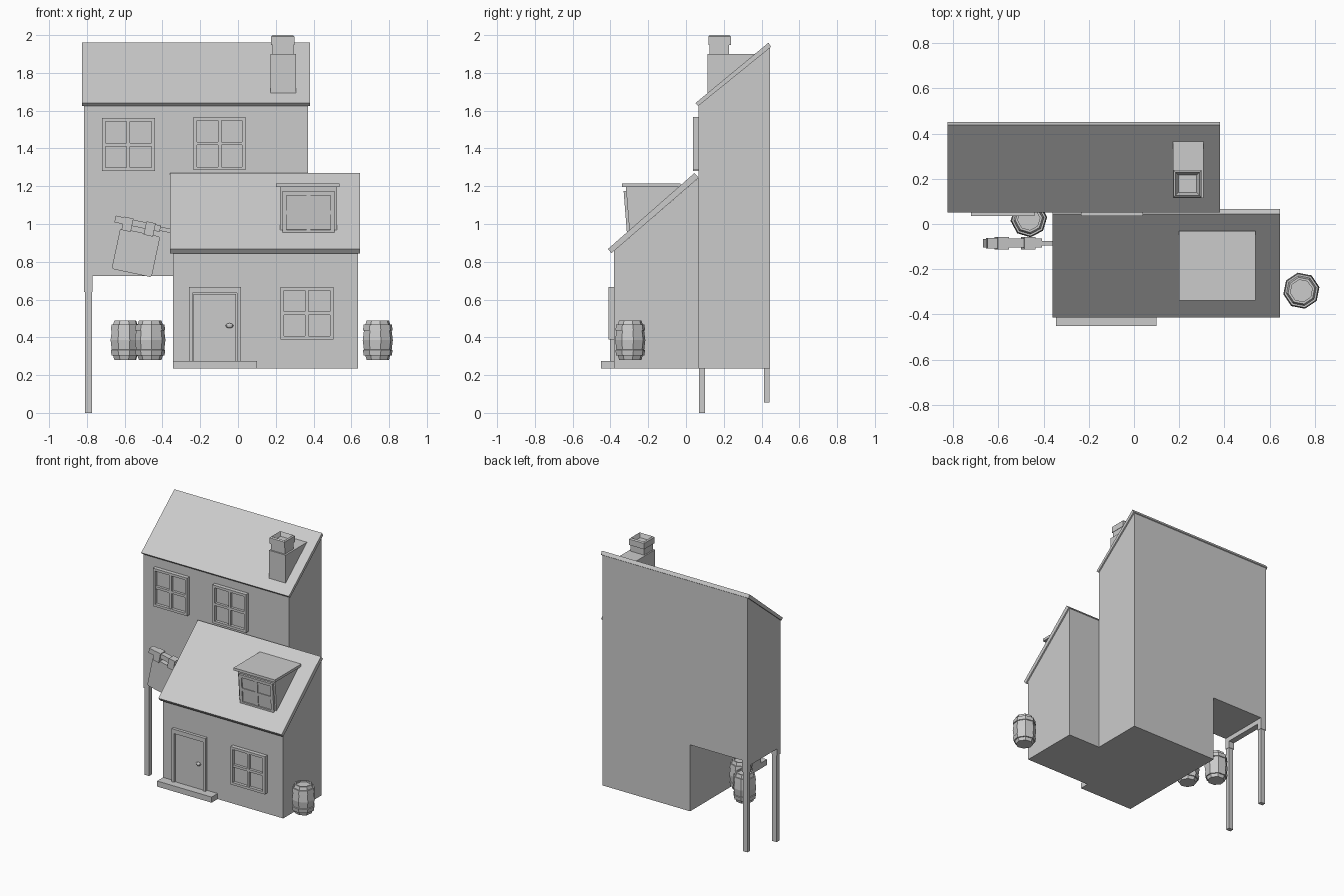
import bpy, bmesh, math
from mathutils import Matrix, Vector

if "Cube" in bpy.data.objects:
    bpy.data.objects.remove(bpy.data.objects["Cube"])

mat = bpy.data.materials.new("plain grey")
mat.diffuse_color = (0.6, 0.6, 0.6, 1)
mat.use_nodes = True
mat.node_tree.nodes["Principled BSDF"].inputs["Base Color"].default_value = mat.diffuse_color


def finish(name, bm, matrix=None):
    """Turn a bmesh into a named flat-shaded object."""
    if matrix:
        bmesh.ops.transform(bm, matrix=matrix, verts=bm.verts)
    bmesh.ops.recalc_face_normals(bm, faces=bm.faces)
    me = bpy.data.meshes.new(name)
    bm.to_mesh(me)
    bm.free()
    me.materials.append(mat)
    ob = bpy.data.objects.new(name, me)
    bpy.context.collection.objects.link(ob)
    return ob


def add_box(bm, x0, x1, y0, y1, z0, z1):
    m = Matrix.Translation(((x0 + x1) / 2, (y0 + y1) / 2, (z0 + z1) / 2))
    m = m @ Matrix.Diagonal((x1 - x0, y1 - y0, z1 - z0, 1))
    bmesh.ops.create_cube(bm, size=1, matrix=m)


def boxes(name, items, matrix=None):
    bm = bmesh.new()
    for b in items:
        add_box(bm, *b)
    return finish(name, bm, matrix)


def extrude(name, pts, a, b, to3d):
    """Extrude a 2D outline between depths a and b."""
    bm = bmesh.new()
    f = bm.faces.new([bm.verts.new(to3d(p, a)) for p in pts])
    r = bmesh.ops.extrude_face_region(bm, geom=[f])
    d = Vector(to3d(pts[0], b)) - Vector(to3d(pts[0], a))
    bmesh.ops.translate(bm, vec=d, verts=[v for v in r["geom"] if isinstance(v, bmesh.types.BMVert)])
    return finish(name, bm)


def side(name, yz, x0, x1):
    return extrude(name, yz, x0, x1, lambda p, d: (d, p[0], p[1]))


def window(name, x0, x1, z0, z1, y, depth=0.03, bar=0.018, matrix=None):
    """Frame with a cross and recessed panes; y is the wall plane."""
    f, cx, cz = y - depth, (x0 + x1) / 2, (z0 + z1) / 2
    h = bar / 2
    return boxes(name, [
        (x0, x0 + bar, f, y, z0, z1), (x1 - bar, x1, f, y, z0, z1),
        (x0 + bar, x1 - bar, f, y, z0, z0 + bar), (x0 + bar, x1 - bar, f, y, z1 - bar, z1),
        (cx - h, cx + h, f + 0.003, y, z0 + bar, z1 - bar),
        (x0 + bar, x1 - bar, f + 0.003, y, cz - h, cz + h),
        (x0 + bar, x1 - bar, y - 0.008, y, z0 + bar, z1 - bar)], matrix)


# Tall house: full-depth walls with a raised overhang on the left
tall = [(0.065, 0.235), (0.445, 0.235), (0.445, 1.94), (0.065, 1.628)]
side("tall_house_walls", tall, -0.345, 0.37)
side("overhang_walls", [(0.065, 0.725), (0.445, 0.725)] + tall[2:], -0.815, -0.345)
side("tall_roof", [(0.05, 1.64), (0.065, 1.625), (0.45, 1.937), (0.437, 1.96)], -0.825, 0.38)

# Low front house
side("low_house_walls", [(-0.38, 0.235), (0.065, 0.235), (0.065, 1.243), (-0.38, 0.858)], -0.345, 0.635)
side("low_roof", [(-0.413, 0.868), (-0.395, 0.845), (0.067, 1.245), (0.045, 1.27)], -0.36, 0.645)

# Posts and beam under the overhang
boxes("overhang_posts", [(-0.81, -0.773, 0.068, 0.1, 0, 0.66), (-0.81, -0.773, 0.413, 0.442, 0.055, 0.66)])
boxes("overhang_beam", [(-0.815, -0.77, 0.065, 0.445, 0.69, 0.73),
                        (-0.815, -0.77, 0.065, 0.103, 0.64, 0.69),
                        (-0.815, -0.77, 0.41, 0.445, 0.64, 0.69)])

# Wall windows
window("upper_window_left", -0.72, -0.44, 1.28, 1.56, 0.066)
window("upper_window_right", -0.235, 0.04, 1.285, 1.567, 0.066)
window("lower_window", 0.225, 0.505, 0.388, 0.667, -0.379)

# Dormer with a leaning front and flat lid
side("dormer_body", [(-0.318, 1.195), (-0.298, 0.945), (-0.03, 1.195)], 0.222, 0.525)
boxes("dormer_lid", [(0.2, 0.537, -0.338, -0.03, 1.195, 1.214)])
lean = Matrix.Translation((0, -0.308, 1.07)) @ Matrix.Rotation(math.radians(4.5), 4, 'X')
window("dormer_window", 0.235, 0.512, -0.122, 0.105, 0.002, 0.016, 0.022, lean)

# Door, knob and step
boxes("door_frame", [(-0.26, -0.24, -0.402, -0.379, 0.275, 0.667), (-0.005, 0.015, -0.402, -0.379, 0.275, 0.667),
                     (-0.24, -0.005, -0.402, -0.379, 0.635, 0.667)])
boxes("door", [(-0.235, -0.01, -0.391, -0.379, 0.275, 0.63)])
bm = bmesh.new()
bmesh.ops.create_uvsphere(bm, u_segments=8, v_segments=6, radius=1)
finish("door_knob", bm, Matrix.Translation((-0.045, -0.398, 0.462)) @ Matrix.Diagonal((0.021, 0.012, 0.013, 1)))
boxes("door_step", [(-0.345, 0.1, -0.45, -0.379, 0.235, 0.276)])

# Chimney: wedge base, neck and hollow cap
side("chimney_base", [(0.115, 1.675), (0.115, 1.9), (0.365, 1.9)], 0.172, 0.308)
boxes("chimney_neck", [(0.182, 0.295, 0.125, 0.228, 1.9, 1.95)])
bm = bmesh.new()
add_box(bm, 0.175, 0.298, 0.118, 0.238, 1.948, 2.0)
bm.faces.ensure_lookup_table()
top = max(bm.faces, key=lambda f: f.calc_center_median().z)
bmesh.ops.bevel(bm, geom=list(top.edges), offset=0.008, segments=1, affect='EDGES')
top = max(bm.faces, key=lambda f: f.calc_center_median().z)
bmesh.ops.inset_region(bm, faces=[top], thickness=0.018)
bmesh.ops.translate(bm, vec=(0, 0, -0.03), verts=top.verts)
finish("chimney_cap", bm)


# Eight-sided barrels with hoops and sunken lids
def barrel(name, x, y, turn):
    profile = [(0.056, 0.28), (0.063, 0.303), (0.071, 0.303), (0.075, 0.333), (0.07, 0.335), (0.076, 0.385),
               (0.07, 0.435), (0.075, 0.437), (0.071, 0.467), (0.063, 0.467), (0.056, 0.49), (0.046, 0.49),
               (0.046, 0.478)]
    bm = bmesh.new()
    rings = [[bm.verts.new((1.07 * r * math.cos(math.tau * i / 8), 1.07 * r * math.sin(math.tau * i / 8), z))
              for i in range(8)] for r, z in profile]
    for a, b in zip(rings, rings[1:]):
        for i in range(8):
            j = (i + 1) % 8
            bm.faces.new((a[i], a[j], b[j], b[i]))
    bm.faces.new(rings[0])
    bm.faces.new(rings[-1])
    finish(name, bm, Matrix.Translation((x, y, 0)) @ Matrix.Rotation(turn, 4, 'Z'))


barrel("barrel_right", 0.74, -0.295, 0.2)
barrel("barrel_middle", -0.465, 0.022, 0.1)
barrel("barrel_left", -0.597, 0.17, 0.3)

# Hanging sign: tilted arm, two straps and a board
tilt = Matrix.Translation((-0.54, -0.085, 0.85)) @ Matrix.Rotation(math.radians(12), 4, 'Y')
boxes("sign_arm", [(-0.145, -0.085, -0.024, 0.024, 0.132, 0.168), (-0.085, 0.1, -0.02, 0.02, 0.132, 0.166),
                   (0.1, 0.215, -0.009, 0.009, 0.138, 0.16)], tilt)
boxes("sign_straps", [(x - 0.025, x + 0.025, -0.028, 0.028, 0.1, 0.172) for x in (-0.075, 0.045)], tilt)
bm = bmesh.new()
add_box(bm, -0.108, 0.108, -0.018, 0.018, -0.112, 0.108)
bmesh.ops.bevel(bm, geom=[e for e in bm.edges if abs(e.verts[0].co.y - e.verts[1].co.y) > 0.01],
                offset=0.008, segments=1, affect='EDGES')
finish("sign_board", bm, tilt)
